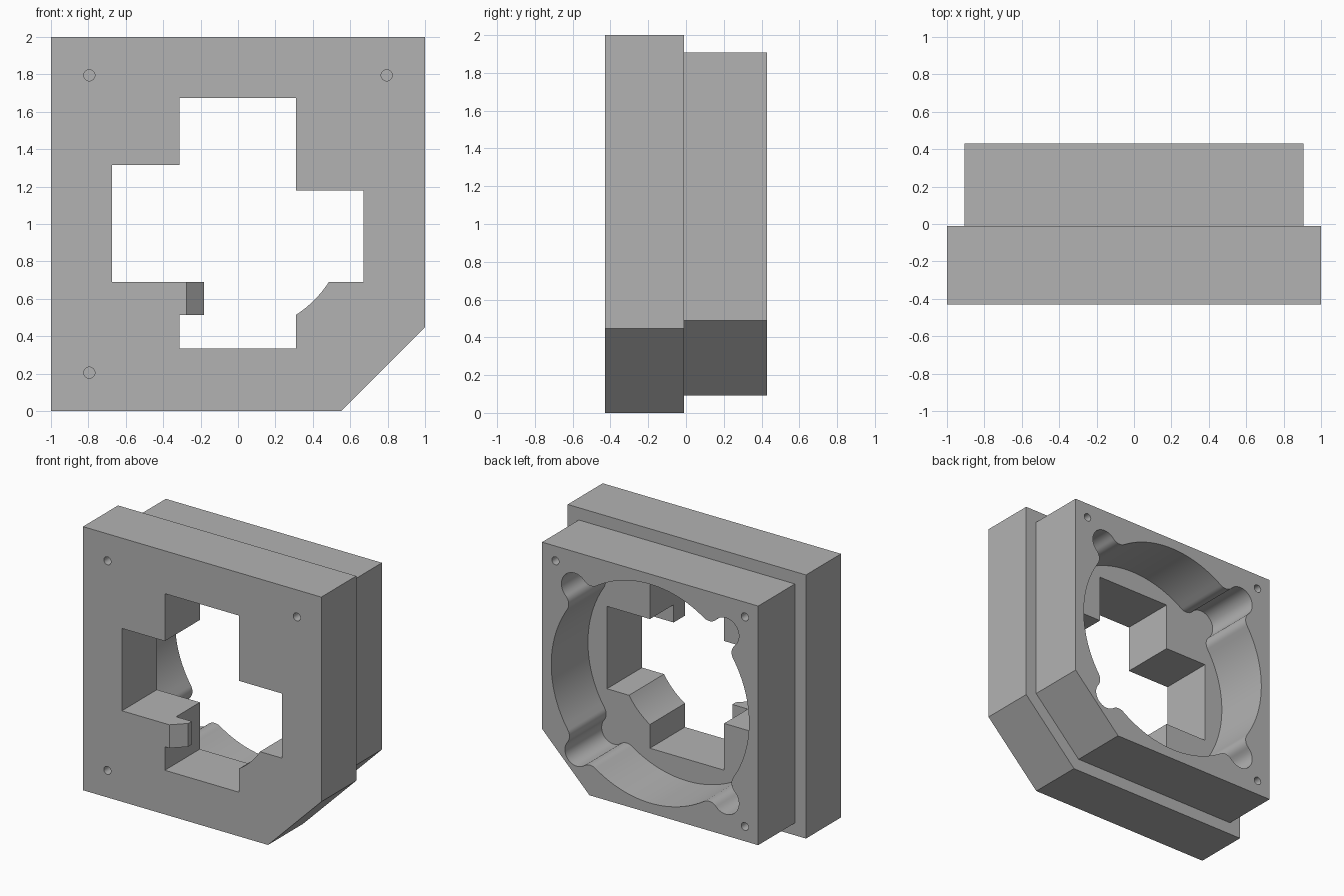
import bpy
import bmesh
import math
from mathutils import Vector

cube = bpy.data.objects.get("Cube")
if cube:
    bpy.data.objects.remove(cube, do_unlink=True)

grey = bpy.data.materials.new("plain_grey")
grey.use_nodes = True
colour = (0.45, 0.45, 0.45, 1)
grey.diffuse_color = colour
grey.node_tree.nodes["Principled BSDF"].inputs["Base Color"].default_value = colour

FRONT, JOIN, BACK, TAB_BACK = -0.43, -0.01, 0.43, -0.295
CENTRE = Vector((0, 1))


def prism(name, outline, low, high, axis="y"):
    """Extrude a closed outline: (x, z) along y, or (x, y) along z."""
    bm = bmesh.new()

    def place(p, t):
        return (p[0], t, p[1]) if axis == "y" else (p[0], p[1], t)

    a = [bm.verts.new(place(p, low)) for p in outline]
    b = [bm.verts.new(place(p, high)) for p in outline]
    bm.faces.new(a)
    bm.faces.new(b[::-1])
    for i in range(len(a)):
        j = (i + 1) % len(a)
        bm.faces.new((a[i], b[i], b[j], a[j]))
    bmesh.ops.recalc_face_normals(bm, faces=bm.faces)
    mesh = bpy.data.meshes.new(name)
    bm.to_mesh(mesh)
    bm.free()
    mesh.materials.append(grey)
    obj = bpy.data.objects.new(name, mesh)
    bpy.context.collection.objects.link(obj)
    return obj


def cut(obj, cutter):
    cutter.hide_render = True
    mod = obj.modifiers.new("cut", "BOOLEAN")
    mod.operation = "DIFFERENCE"
    mod.solver = "EXACT"
    mod.object = cutter
    bpy.context.view_layer.objects.active = obj
    bpy.ops.object.modifier_apply(modifier=mod.name)
    bpy.data.objects.remove(cutter, do_unlink=True)


def arc(centre, radius, start, end, steps):
    """Points along the shorter way round from start to end."""
    sweep = (end - start + math.pi) % math.tau - math.pi
    return [centre + radius * polar(start + sweep * i / steps) for i in range(steps + 1)]


def polar(angle):
    return Vector((math.cos(angle), math.sin(angle)))


def heading(v):
    return math.atan2(v.y, v.x)


def cornered_square(half, chamfer):
    """Square about the centre with its lower +x corner cut off."""
    low, high = 1 - half, 1 + half
    return [(-half, low), (half - chamfer, low), (half, low + chamfer),
            (half, high), (-half, high)]


# Front plate with its stepped cross opening and one rounded inner corner
plate = prism("front_plate", cornered_square(1, 0.447), FRONT, JOIN)
bend = arc(CENTRE, 0.576, heading(Vector((0.31, -0.485))),
           heading(Vector((0.485, -0.31))), 12)
opening = [(-0.313, 0.335), (0.31, 0.335)] + bend + [
    (0.67, 0.69), (0.67, 1.315), (0.31, 1.315), (0.31, 1.675),
    (-0.313, 1.675), (-0.313, 1.315), (-0.673, 1.315), (-0.673, 0.69), (-0.313, 0.69)]
cut(plate, prism("opening_cutter", opening, FRONT - 0.1, JOIN + 0.1))

# Rear frame with a round chamber that swells into four filleted lobes
frame = prism("rear_frame", cornered_square(0.907, 0.397), JOIN, BACK)
R, FILLET, STEPS = 0.83, 0.08, 10
chamber = []
for k in range(4):
    mid = math.radians(-45 + 90 * k)
    reach, lobe_r = (0.87, 0.10) if k == 0 else (0.898, 0.11)
    lobe = CENTRE + reach * polar(mid)
    far, near = R + FILLET, lobe_r + FILLET
    spread = math.acos((far ** 2 + reach ** 2 - near ** 2) / (2 * far * reach))
    f1, f2 = (CENTRE + far * polar(mid + s * spread) for s in (-1, 1))
    chamber += arc(f1, FILLET, heading(CENTRE - f1), heading(lobe - f1), STEPS)
    into, out = heading(f1 - lobe), heading(f2 - lobe)
    chamber += arc(lobe, lobe_r, into, mid, STEPS)[1:]
    chamber += arc(lobe, lobe_r, mid, out, STEPS)[1:]
    chamber += arc(f2, FILLET, heading(lobe - f2), heading(CENTRE - f2), STEPS)[1:]
    # plain wall up to the next lobe (the first lobe is slightly smaller)
    begin = mid + spread
    stop_reach, stop_r = (0.87, 0.10) if k == 3 else (0.898, 0.11)
    side = stop_r + FILLET
    gap = math.acos((far ** 2 + stop_reach ** 2 - side ** 2) / (2 * far * stop_reach))
    chamber += arc(CENTRE, R, begin, mid + math.pi / 2 - gap, 24)[1:-1]
cut(frame, prism("chamber_cutter", chamber, JOIN - 0.1, BACK + 0.1))

# Blind screw holes in three corners of each face
for x, z in ((-0.795, 0.795), (0.795, 0.795), (-0.795, -0.795)):
    ring = [CENTRE + Vector((x, z)) + 0.03 * polar(math.tau * i / 24) for i in range(24)]
    cut(plate, prism("front_hole_cutter", ring, FRONT - 0.1, FRONT + 0.2))
    cut(frame, prism("rear_hole_cutter", ring, BACK - 0.2, BACK + 0.1))

# Thin ledge in the upper arm and slanted catch in the lower arm of the opening
prism("upper_ledge", [(0.31, 1.18), (0.67, 1.18), (0.67, 1.315), (0.31, 1.315)],
      FRONT, TAB_BACK)
prism("slanted_catch", [(-0.313, FRONT), (-0.275, FRONT), (-0.182, -0.337),
                        (-0.182, TAB_BACK), (-0.313, TAB_BACK)], 0.513, 0.69, "z")

# Smooth curved walls, keep hard edges
bpy.ops.object.select_all(action="DESELECT")
for obj in (plate, frame):
    obj.select_set(True)
bpy.context.view_layer.objects.active = plate
bpy.ops.object.shade_smooth_by_angle(angle=math.radians(30))
